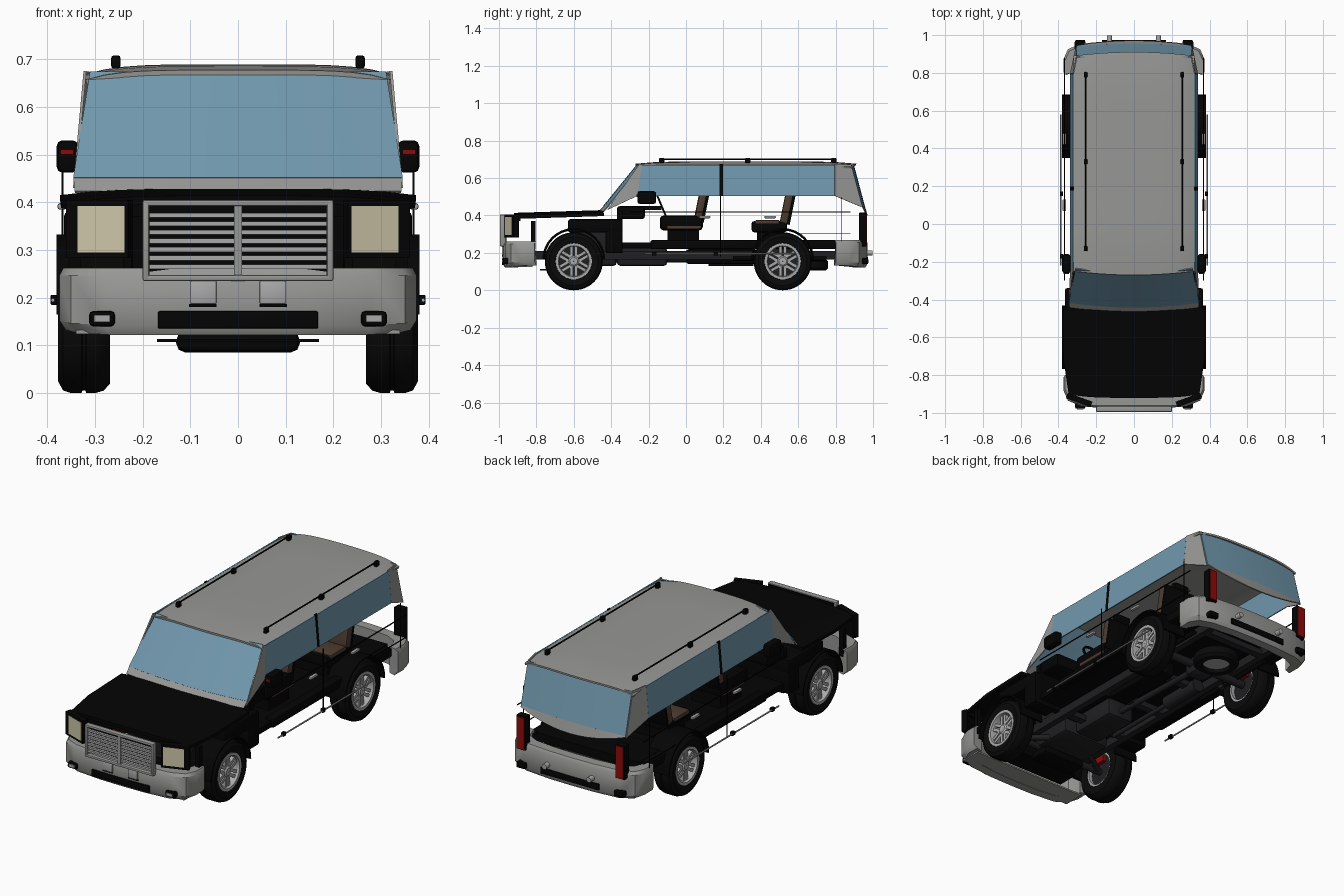
import bpy, bmesh, math
from mathutils import Matrix, Vector

if "Cube" in bpy.data.objects:
    bpy.data.objects.remove(bpy.data.objects["Cube"])


def material(name, *rgb):
    m = bpy.data.materials.new(name)
    m.use_nodes = True
    m.diffuse_color = (*rgb, 1)
    m.node_tree.nodes["Principled BSDF"].inputs["Base Color"].default_value = (*rgb, 1)
    return m


paint = material("silver grey", .31, .31, .30)
black = material("black", .0012, .0012, .0012)
rubber = material("tyre rubber", .003, .003, .003)
steel = material("dark steel", .014, .014, .016)
alloy = material("alloy", .40, .40, .40)
glass = material("blue glass", .165, .315, .42)
cream = material("lamp cream", .62, .57, .40)
red = material("lamp red", .27, .003, .003)
leather = material("brown leather", .075, .045, .03)
made = []


def finish(name, bm, mat, bevel=0, thick=0):
    bmesh.ops.recalc_face_normals(bm, faces=bm.faces)
    me = bpy.data.meshes.new(name)
    bm.to_mesh(me)
    bm.free()
    me.materials.append(mat)
    ob = bpy.data.objects.new(name, me)
    bpy.context.collection.objects.link(ob)
    if thick:
        mod = ob.modifiers.new("Thickness", 'SOLIDIFY')
        mod.thickness, mod.offset = thick, 0
    if bevel:
        mod = ob.modifiers.new("Bevel", 'BEVEL')
        mod.width, mod.segments = bevel, 2
    made.append(ob)
    return ob


def box(name, x, y, z, mat, bevel=0, turn=None):
    """Box from (min, max) pairs, with an optional matrix applied last."""
    bm = bmesh.new()
    mid = Vector([sum(p) / 2 for p in (x, y, z)])
    size = [abs(p[1] - p[0]) for p in (x, y, z)]
    bmesh.ops.create_cube(bm, size=1, matrix=Matrix.Translation(mid) @ Matrix.Diagonal((*size, 1)))
    if turn:
        bm.transform(turn)
    return finish(name, bm, mat, bevel)


def loft(name, rings, mat, loop=False):
    """Join closed rings of points; cap the ends unless the rings form a loop."""
    bm = bmesh.new()
    rows = [[bm.verts.new(p) for p in r] for r in rings]
    n = len(rows[0])
    for a, b in list(zip(rows, rows[1:])) + ([(rows[-1], rows[0])] if loop else []):
        for i in range(n):
            bm.faces.new((a[i], a[(i + 1) % n], b[(i + 1) % n], b[i]))
    if not loop:
        bm.faces.new(rows[0])
        bm.faces.new(rows[-1])
    return finish(name, bm, mat)


def lathe(name, profile, place, mat, n=40):
    """Spin a closed (radius, along x) profile about the x axis."""
    angles = [2 * math.pi * i / n for i in range(n)]
    return loft(name, [[place @ Vector((h, r * math.cos(a), r * math.sin(a))) for r, h in profile]
                       for a in angles], mat, True)


def surf(name, f, nu, nv, mat, thick=.006):
    """Sheet from f(u, v) with u in -1..1 and v in 0..1."""
    bm = bmesh.new()
    g = [[bm.verts.new(f(2 * i / nu - 1, j / nv)) for i in range(nu + 1)] for j in range(nv + 1)]
    for j in range(nv):
        for i in range(nu):
            bm.faces.new((g[j][i], g[j][i + 1], g[j + 1][i + 1], g[j + 1][i]))
    return finish(name, bm, mat, 0, thick)


def rod(name, a, b, r, mat, n=12):
    a, b = Vector(a), Vector(b)
    bm = bmesh.new()
    bmesh.ops.create_cone(bm, cap_ends=True, segments=n, radius1=r, radius2=r, depth=(b - a).length,
                          matrix=Matrix.Translation((a + b) / 2) @ (b - a).to_track_quat('Z', 'Y').to_matrix().to_4x4())
    return finish(name, bm, mat)


def mix(a, b, t):
    return a + (b - a) * t


def side_panel(name, s, pts, mat):
    """Panel on the leaning cabin side from (y, z) points, or (y, z, x) where it turns inward."""
    bm = bmesh.new()
    bm.faces.new([bm.verts.new((s * (p[2] if len(p) > 2 else .341 - (p[1] - .45) * .09), p[0], p[1])) for p in pts])
    return finish(name, bm, mat, 0, .006)


# Roof, glass, hood and cowl
surf("roof", lambda u, v: (u * .318, mix(-.25, .89, v) - .02 * (1 - u * u) * (1 - 2 * v),
     .684 - .02 * abs(u) ** 5 - .012 * abs(2 * v - 1) ** 6), 16, 12, paint, .01)
surf("windshield", lambda u, v: (u * mix(.345, .31, v), mix(-.44, -.26, v) + .025 * u * u,
     mix(.45, .672, v)), 10, 3, glass)
surf("rear_window", lambda u, v: (u * mix(.305, .303, v), mix(.952, .895, v) - .014 * u * u,
     mix(.455, .67, v)), 10, 3, glass)
surf("tailgate_ledge", lambda u, v: (u * .305, mix(.952, .968 - .012 * u * u, v) - .014 * u * u,
     mix(.455, .4 + .05 * u * u, v)), 12, 2, paint)
surf("hood", lambda u, v: (u * mix(.345, .372, min(1, v * 2.5)), mix(-.92, -.44, v) + .02 * u ** 4 * (1 - v),
     mix(.405, .42, v) - .014 * u ** 4), 12, 5, black, .018)
surf("cowl", lambda u, v: (u * mix(.342, .345, v), mix(-.465, -.435, v) + .025 * u * u,
     mix(.422, .452, v)), 10, 1, paint)

# Firewall, dashboard, floor and interior
box("firewall", (-.33, .33), (-.37, -.34), (.2, .43), black)
box("dashboard", (-.32, .32), (-.37, -.22), (.38, .45), black, .015)
box("floor", (-.33, .33), (-.34, .82), (.225, .255), black)
box("cargo_floor", (-.3, .3), (.6, .82), (.25, .27), black)
box("rear_bench", (-.28, .28), (.35, .54), (.31, .37), black, .015)
box("rear_bench_top", (-.282, .282), (.37, .5), (.355, .375), leather, .005)
box("rear_bench_base", (-.26, .26), (.38, .52), (.25, .31), black)
lean = Matrix.Translation((0, .5, .36)) @ Matrix.Rotation(-.2, 4, 'X')
box("rear_bench_back", (-.28, .28), (0, .045), (0, .16), leather, .012, lean)
box("rear_bench_shell", (-.28, .28), (.04, .055), (0, .16), black, .004, lean)
box("steering_column", (.155, .175), (-.25, -.13), (.43, .45), black)
tilt = Matrix.Translation((.165, -.13, .45)) @ Matrix.Rotation(.4, 4, 'X') @ Matrix.Rotation(math.pi / 2, 4, 'Z')
lathe("steering_wheel", [(.05, -.005), (.06, -.005), (.06, .005), (.05, .005)], tilt, black, 24)

# Grille, bumper openings and plates
for s in (-1, 1):
    box("grille_side", (s * .186, s * .2), (-.995, -.965), (.235, .405), paint, .004)
    box("plate_mount", (s * .045, s * .1), (-.985, -.95), (.187, .236), alloy, .003)
    box("plate_mount_edge", (s * .045, s * .103), (-.983, -.95), (.181, .187), black)
for z in (.235, .392):
    box("grille_rail", (-.2, .2), (-.995, -.965), (z, z + .013), paint, .004)
for i in range(7):
    z = .26 + i * .018
    box("grille_slat", (-.186, .186), (-.988, -.975), (z, z + .01), alloy)
box("grille_post", (-.008, .008), (-.992, -.97), (.24, .4), paint)
box("grille_back", (-.19, .19), (-.968, -.96), (.24, .4), black)
box("front_vent", (-.168, .168), (-.984, -.95), (.135, .172), black, .004)
box("nose_panel", (-.34, .34), (-.9, -.885), (.37, .4), black)
box("splash_plate", (-.17, .17), (-.78, -.66), (.107, .113), black)
box("bumper_undertray", (-.34, .34), (-.935, -.82), (.124, .132), paint)

# Wrapping bumpers, front and rear
plan = [(.372, .81), (.374, .88), (.35, .935), (.28, .965), (.13, .978), (0, .98)]
plan += [(-x, y) for x, y in plan[-2::-1]]
for name, s, k, top in (("front_bumper", -1, 1, .262), ("rear_bumper", 1, .99, .27)):
    rings = []
    for x, y in plan:
        inner = max(y - .06, .81)
        low = .122 + .01 * (abs(x) / .374) ** 12
        rings.append([(x, s * y * k, low + .02), (x, s * y * k, top - .015), (x * .98, s * (y - .01) * k, top),
                      (x * .87, s * inner * k, top), (x * .87, s * inner * k, low), (x * .965, s * (y - .012) * k, low)])
    loft(name, rings, paint)
box("rear_step_pad", (-.17, .17), (.955, .974), (.145, .178), black, .003)

# Parts repeated on both sides
for s in (-1, 1):
    # Cabin side
    side_panel("front_side_window", s, [(-.26, .505), (.178, .505), (.178, .67), (-.235, .67)], glass)
    side_panel("rear_side_window", s, [(.198, .505), (.795, .505), (.795, .67), (.198, .67)], glass)
    side_panel("windshield_pillar", s, [(-.42, .43), (-.26, .505), (-.235, .67), (-.25, .675)], paint)
    side_panel("middle_pillar", s, [(.178, .505), (.198, .505), (.198, .675), (.178, .675)], black)
    side_panel("rear_pillar", s, [(.795, .505), (.938, .445, .306), (.88, .672, .304), (.795, .675)], paint)
    box("belt_line", (s * .366, s * .37), (-.3, .88), (.417, .422), black)
    box("rear_quarter_line", (s * .366, s * .37), (.6, .88), (.3, .304), black)
    for y, low, high in ((.185, .18, .505), (.83, .23, .5)):
        box("door_seam", (s * .366, s * .37), (y - .002, y + .002), (low, high), black)
    for y in (.07, .42):
        box("door_handle", (s * .36, s * .378), (y, y + .06), (.385, .398), alloy, .004)
    rod("side_moulding", (s * .388, -.22, .195), (s * .388, .58, .195), .004, alloy, 8)
    for y in (-.17, .16):
        box("moulding_bracket", (s * .376, s * .393), (y - .012, y + .012), (.185, .206), black, .003)
    box("sill", (s * .29, s * .34), (-.19, .8), (.22, .268), black, .008)
    # Mirrors
    box("mirror", (s * .335, s * .38), (-.26, -.16), (.462, .53), black, .012)
    box("mirror_lamp", (s * .345, s * .372), (-.264, -.258), (.5, .511), red)
    # Roof rails
    rod("roof_rail", (s * .255, -.14, .702), (s * .255, .8, .702), .004, black, 8)
    for y in (-.13, .33, .79):
        box("rail_foot", (s * .246, s * .266), (y - .014, y + .014), (.68, .708), black, .006)
    # Headlamps
    for name, a, b, lo, hi, d, mat, t in (("headlamp_housing", .225, .355, .283, .405, 0, black, .03),
                                          ("headlamp_lens", .237, .335, .295, .392, -.013, cream, .008)):
        surf(name, lambda u, v: (s * mix(a, b, (u + 1) / 2),
             -.955 + d + .36 * (mix(a, b, (u + 1) / 2) - .225), mix(lo, hi, v)), 1, 1, mat, t)
    box("headlamp_bracket", (s * .33, s * .355), (-.83, -.805), (.22, .37), black)
    # Fog lamps, tail lamps and tow hooks
    box("fog_lamp_bezel", (s * .258, s * .312), (-.978, -.93), (.14, .172), black, .008)
    box("fog_lamp", (s * .268, s * .302), (-.983, -.975), (.149, .164), alloy)
    box("rear_reflector_bezel", (s * .258, s * .312), (.93, .975), (.14, .172), black, .008)
    box("tail_lamp_housing", (s * .262, s * .316), (.925, .965), (.235, .415), black, .004)
    box("tail_lamp", (s * .267, s * .311), (.96, .969), (.242, .408), red)
    rod("tow_hook", (s * .13, .95, .2), (s * .13, .998, .2), .014, alloy)
    # Seats
    box("front_cushion", (s * .06, s * .27), (-.14, .09), (.32, .4), black, .02)
    box("front_cushion_trim", (s * .065, s * .273), (-.1, .08), (.33, .345), leather)
    box("front_seat_base", (s * .08, s * .25), (-.1, .07), (.25, .32), black)
    recline = Matrix.Translation((0, .04, .37)) @ Matrix.Rotation(-.2, 4, 'X')
    box("front_seat_back", (s * .07, s * .26), (0, .045), (0, .16), leather, .015, recline)
    box("front_seat_shell", (s * .07, s * .26), (.04, .055), (0, .16), black, .004, recline)
    box("front_headrest", (s * .12, s * .21), (0, .04), (.165, .21), black, .01, recline)
    box("rear_headrest", (s * .12, s * .21), (0, .04), (.165, .2), black, .01, lean)
    # Inner fenders and arches
    box("inner_fender", (s * .22, s * .365), (-.63, -.34), (.31, .38), black, .01)
    box("fender_back", (s * .22, s * .365), (-.43, -.34), (.2, .32), black, .01)
    for y in (-.6, .517):
        rings = []
        for i in range(17):
            a = math.pi * i / 16
            rings.append([(s * x, y + r * math.cos(a), .165 + r * math.sin(a))
                          for x, r in ((.24, .155), (.38, .16), (.38, .168), (.24, .168))])
        loft("wheel_arch", rings, black)
        # Wheels
        hub = Matrix.Translation((s * .27, y, .155)) @ Matrix.Diagonal((s, 1, 1, 1))
        lathe("tyre", [(.092, .0), (.135, -.002), (.15, .012), (.155, .03), (.155, .048), (.149, .05), (.149, .056),
                       (.155, .058), (.155, .08), (.149, .097), (.13, .107), (.098, .1), (.092, .09)], hub, rubber, 48)
        lathe("rim", [(.093, .005), (.097, .102), (.083, .102), (.078, .085), (.08, .005)], hub, alloy)
        lathe("brake_disc", [(.001, .025), (.08, .025), (.08, .04), (.001, .04)], hub, steel)
        lathe("hub_cap", [(.001, .06), (.03, .06), (.03, .088), (.02, .096), (.001, .096)], hub, alloy, 20)
        box("brake_caliper", (.005, .026), (-.03, .03), (.04, .075), red, 0, hub)
        for i in range(6):
            for o in (-.012, .012):
                turn = hub @ Matrix.Rotation(i * math.pi / 3, 4, 'X')
                box("spoke", (.07, .09), (o - .008, o + .008), (.015, .086), alloy, 0, turn)
    # Frame and suspension
    box("frame_rail", (s * .17, s * .205), (-.82, .85), (.165, .21), steel)
    rod("shock_absorber", (s * .22, .43, .15), (s * .2, .38, .24), .014, steel)
    rod("leaf_spring", (s * .23, .25, .17), (s * .23, .75, .17), .012, black)
    rod("control_arm", (s * .27, -.6, .14), (s * .12, -.5, .15), .015, steel)

# Underbody
for y in (-.3, 0, .3, .78):
    box("cross_member", (-.2, .2), (y - .02, y + .02), (.165, .195), steel)
rod("rear_axle", (-.28, .517, .155), (.28, .517, .155), .022, steel)
rod("front_axle", (-.28, -.6, .14), (.28, -.6, .14), .018, steel)
box("rear_differential", (-.06, .06), (.46, .57), (.1, .2), steel, .03)
box("front_differential", (-.13, .13), (-.66, -.54), (.085, .13), black, .02)
box("engine", (-.14, .14), (-.62, -.37), (.13, .36), steel, .02)
box("gearbox", (-.08, .08), (-.37, -.1), (.13, .23), steel, .02)
rod("drive_shaft", (0, -.1, .17), (0, .47, .155), .016, steel)
rod("exhaust_pipe", (-.12, -.3, .16), (-.12, .2, .16), .012, steel)
rod("silencer", (-.12, .12, .165), (-.12, .36, .165), .035, steel, 16)
box("fuel_tank", (.05, .165), (.0, .38), (.14, .22), black, .015)
spare = Matrix.Translation((0, .645, .105)) @ Matrix.Rotation(-math.pi / 2, 4, 'Y')
lathe("spare_tyre", [(.07, 0), (.1, 0), (.115, .015), (.115, .05), (.1, .065), (.07, .065)], spare, rubber)
lathe("spare_rim", [(.001, .02), (.07, .02), (.07, .05), (.001, .05)], spare, alloy)

# Apply thickness and bevels, then smooth curved faces and keep hard edges
bpy.ops.object.select_all(action='DESELECT')
for ob in made:
    ob.select_set(True)
bpy.context.view_layer.objects.active = made[0]
bpy.ops.object.convert(target='MESH')
bpy.ops.object.shade_smooth_by_angle(angle=math.radians(35))
